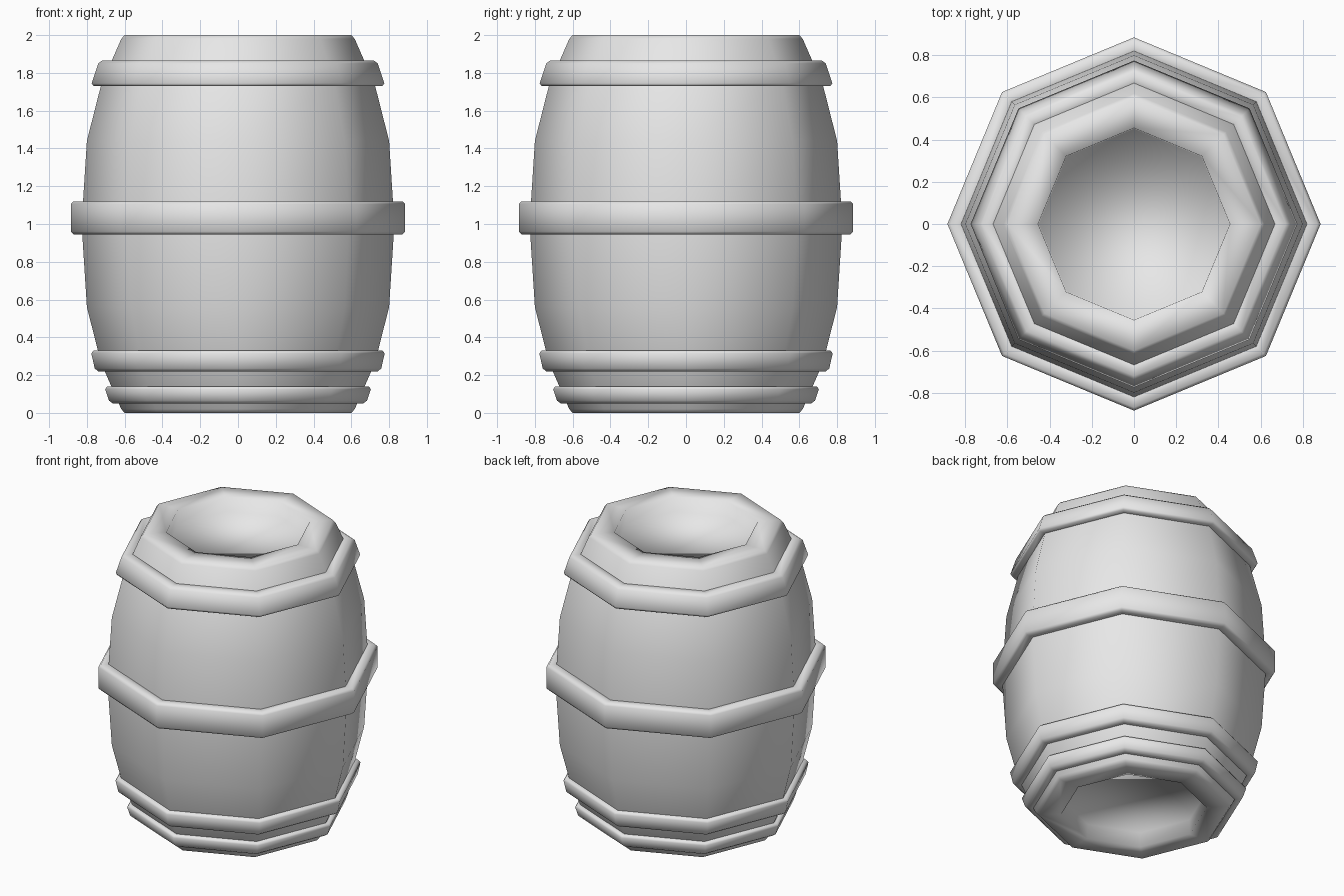
import bpy
import bmesh
from math import cos, sin, pi

SIDES = 8

cube = bpy.data.objects.get("Cube")
if cube:
    bpy.data.objects.remove(cube, do_unlink=True)

grey = bpy.data.materials.new("light_grey")
grey.use_nodes = True
grey.diffuse_color = (0.8, 0.8, 0.8, 1)
grey.node_tree.nodes["Principled BSDF"].inputs["Base Color"].default_value = (0.8, 0.8, 0.8, 1)


def lathe(name, profile, closed):
    """Spin (radius, height) points into an octagonal solid; open profiles get end caps."""
    bm = bmesh.new()
    rings = []
    for r, z in profile:
        rings.append([bm.verts.new((r * cos(2 * pi * i / SIDES), r * sin(2 * pi * i / SIDES), z))
                      for i in range(SIDES)])
    pairs = list(zip(rings, rings[1:]))
    if closed:
        pairs.append((rings[-1], rings[0]))
    for low, high in pairs:
        for i in range(SIDES):
            j = (i + 1) % SIDES
            bm.faces.new((low[i], low[j], high[j], high[i]))
    if not closed:
        bm.faces.new(rings[0][::-1])
        bm.faces.new(rings[-1])
    bmesh.ops.recalc_face_normals(bm, faces=bm.faces)
    for face in bm.faces:
        face.smooth = True
    mesh = bpy.data.meshes.new(name)
    bm.to_mesh(mesh)
    bm.free()
    mesh.materials.append(grey)
    obj = bpy.data.objects.new(name, mesh)
    bpy.context.collection.objects.link(obj)
    return obj


def hoop(name, z0, z1, r0, r1, inner0, inner1, b=0.015):
    """Band with chamfered outer edges, its inner side sunk into the staves."""
    slope = (r1 - r0) / (z1 - z0)
    return lathe(name, [(inner0, z0), (r0 - b, z0), (r0 + slope * b, z0 + b),
                        (r1 - slope * b, z1 - b), (r1 - b, z1), (inner1, z1)], True)


# Barrel body: recessed head, rim and bulging staves, mirrored about mid height
half = [(0.45, 0.10), (0.455, 0.0), (0.6, 0.0), (0.618, 0.02),
        (0.725, 0.265), (0.80, 0.56)]
body = half + [(0.828, 1.0)] + [(r, 2 - z) for r, z in reversed(half)]
lathe("barrel_body", body, False)

# Hoops
hoop("bottom_hoop", 0.05, 0.14, 0.678, 0.708, 0.60, 0.63)
hoop("lower_hoop", 0.22, 0.33, 0.755, 0.78, 0.67, 0.70)
hoop("middle_hoop", 0.945, 1.12, 0.885, 0.885, 0.79, 0.79)
hoop("top_hoop", 1.73, 1.865, 0.78, 0.735, 0.69, 0.63)
